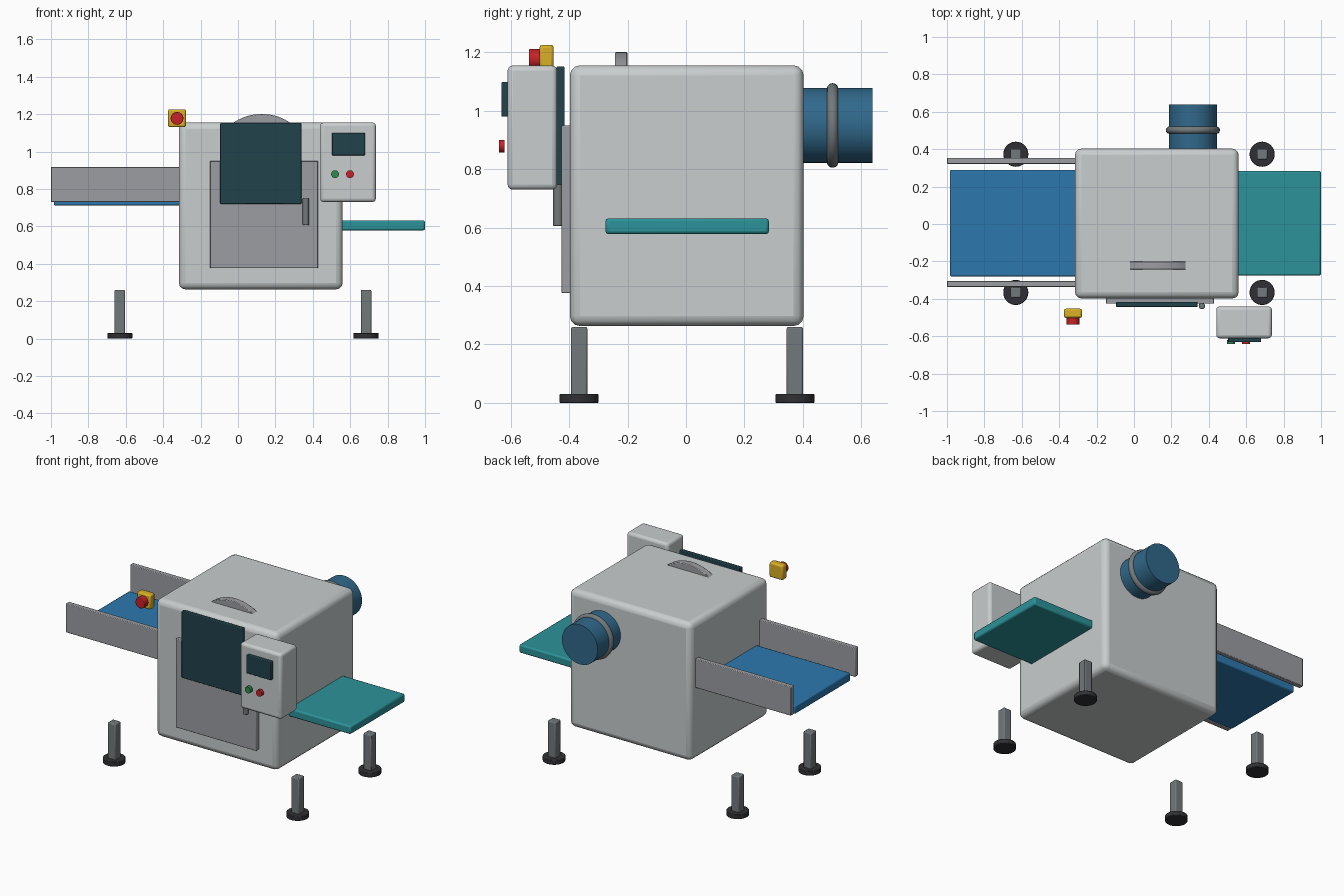
import bpy, math

if "Cube" in bpy.data.objects:
    bpy.data.objects.remove(bpy.data.objects["Cube"])


def mat(name, r, g, b):
    m = bpy.data.materials.new(name)
    m.diffuse_color = (r, g, b, 1)
    m.use_nodes = True
    m.node_tree.nodes["Principled BSDF"].inputs["Base Color"].default_value = m.diffuse_color
    return m


BODY = mat("pale_grey", 0.58, 0.61, 0.61)
STEEL = mat("steel", 0.33, 0.34, 0.36)
DARK_STEEL = mat("dark_steel", 0.17, 0.19, 0.20)
RUBBER = mat("rubber", 0.03, 0.03, 0.035)
BLUE = mat("belt_blue", 0.025, 0.19, 0.42)
TEAL = mat("belt_teal", 0.024, 0.29, 0.32)
MOTOR = mat("motor_blue", 0.03, 0.14, 0.26)
GLASS = mat("dark_glass", 0.015, 0.055, 0.07)
YELLOW = mat("yellow", 0.70, 0.43, 0.02)
RED = mat("red", 0.58, 0.015, 0.02)
GREEN = mat("green", 0.03, 0.25, 0.08)


def finish(ob, name, material, bevel=0, segments=2):
    ob.name = name
    ob.data.materials.append(material)
    if bevel:
        mod = ob.modifiers.new("Bevel", "BEVEL")
        mod.width, mod.segments = bevel, segments
    bpy.ops.object.shade_smooth_by_angle(angle=math.radians(35))
    return ob


def box(name, x, y, z, material, bevel=0.004, segments=2):
    """Box from (min, max) pairs on each axis."""
    bpy.ops.mesh.primitive_cube_add(size=1, location=[(a + b) / 2 for a, b in (x, y, z)])
    ob = bpy.context.object
    ob.scale = [b - a for a, b in (x, y, z)]
    bpy.ops.object.transform_apply(location=False, rotation=False, scale=True)
    return finish(ob, name, material, bevel, segments)


def cyl(name, loc, r, depth, material, axis="Z", bevel=0, verts=48):
    rot = (math.pi / 2, 0, 0) if axis == "Y" else (0, 0, 0)
    bpy.ops.mesh.primitive_cylinder_add(vertices=verts, radius=r, depth=depth,
                                        location=loc, rotation=rot)
    return finish(bpy.context.object, name, material, bevel)


# Main housing
box("housing", (-0.316, 0.56), (-0.398, 0.403), (0.263, 1.156), BODY, 0.035, 3)

# Legs with round feet
for sx, x in (("left", -0.632), ("right", 0.685)):
    for sy, y in (("front", -0.366), ("back", 0.373)):
        box(f"{sy}_{sx}_leg", (x - 0.028, x + 0.028), (y - 0.028, y + 0.028),
            (0.025, 0.26), DARK_STEEL, 0.006)
        cyl(f"{sy}_{sx}_foot", (x, y, 0.015), 0.067, 0.03, RUBBER, bevel=0.003)

# Infeed conveyor with side guides, and outfeed conveyor
box("infeed_belt", (-0.984, -0.28), (-0.28, 0.29), (0.711, 0.765), BLUE, 0.008)
for side, y in (("front", -0.32), ("back", 0.338)):
    box(f"{side}_guide_rail", (-1.0, -0.28), (y - 0.016, y + 0.016), (0.73, 0.918), STEEL)
box("outfeed_belt", (0.52, 1.0), (-0.276, 0.284), (0.578, 0.632), TEAL, 0.01)

# Front door, window and handle
box("door_panel", (-0.15, 0.428), (-0.426, -0.39), (0.376, 0.95), STEEL)
box("window", (-0.095, 0.34), (-0.444, -0.416), (0.72, 1.152), GLASS)
cyl("door_handle", (0.363, -0.438, 0.678), 0.017, 0.144, DARK_STEEL, bevel=0.003, verts=24)

# Curved grip rising out of the top
cyl("top_grip", (0.127, -0.222, 0.93), 0.271, 0.043, STEEL, "Y", 0.004, 64)

# Control box with screen and buttons
box("control_box", (0.44, 0.737), (-0.611, -0.441), (0.73, 1.155), BODY, 0.018, 3)
box("screen", (0.502, 0.679), (-0.632, -0.605), (0.98, 1.099), GLASS)
cyl("start_button", (0.519, -0.631, 0.879), 0.021, 0.02, GREEN, "Y", verts=24)
cyl("stop_button", (0.599, -0.631, 0.879), 0.021, 0.02, RED, "Y", verts=24)

# Emergency stop
box("emergency_stop_base", (-0.374, -0.278), (-0.502, -0.453), (1.13, 1.226), YELLOW, 0.01)
cyl("emergency_stop_button", (-0.326, -0.517, 1.177), 0.034, 0.042, RED, "Y", 0.003, 32)

# Rear motor with clamp ring
cyl("motor", (0.315, 0.508, 0.95), 0.128, 0.26, MOTOR, "Y")
bpy.ops.mesh.primitive_torus_add(major_radius=0.125, minor_radius=0.02, major_segments=48,
                                 minor_segments=12, location=(0.315, 0.502, 0.95),
                                 rotation=(math.pi / 2, 0, 0))
finish(bpy.context.object, "motor_clamp_ring", DARK_STEEL)
